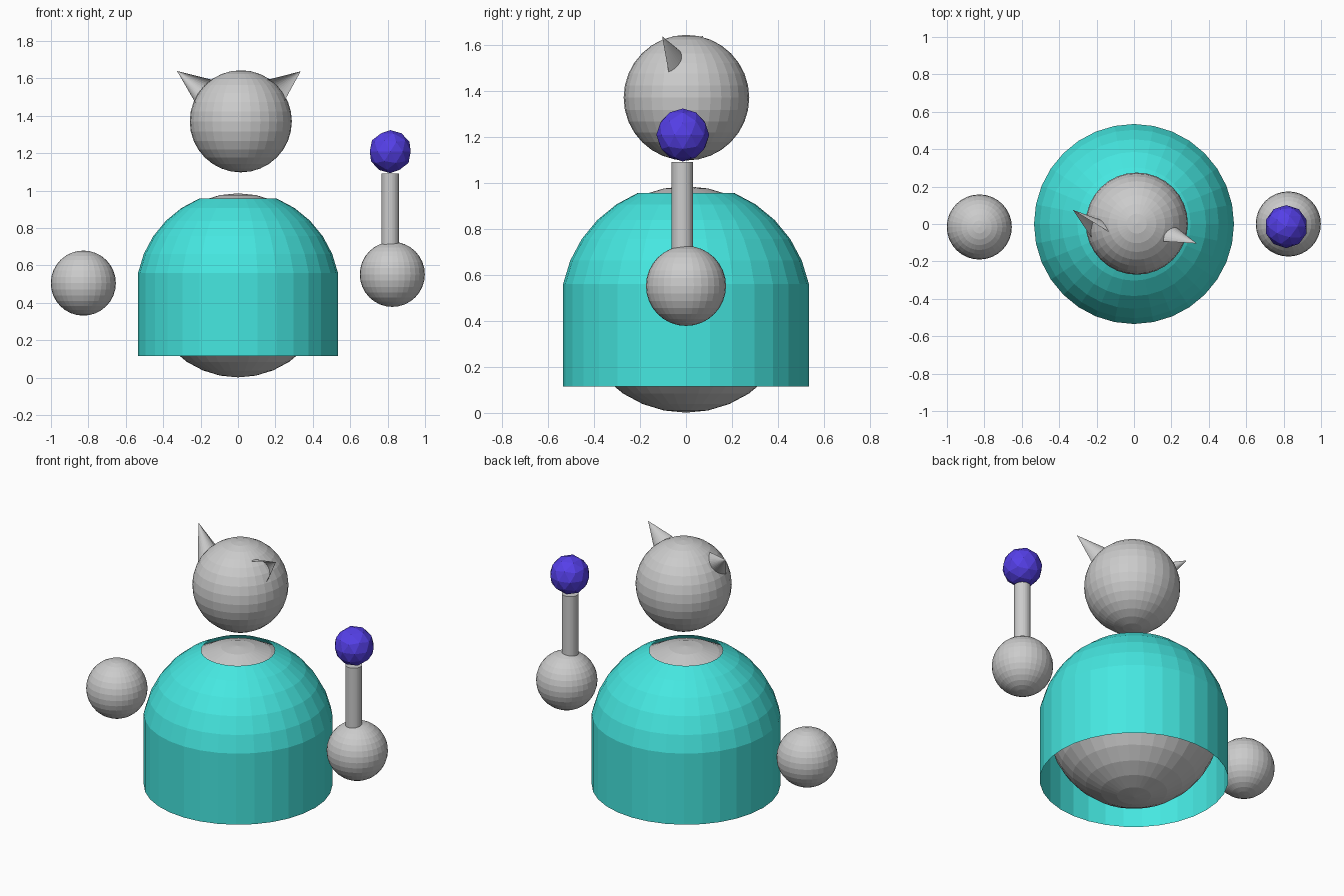
import bpy, bmesh
from math import sin, cos, pi, radians
from mathutils import Vector

if "Cube" in bpy.data.objects:
    bpy.data.objects.remove(bpy.data.objects["Cube"])


def material(name, rgb):
    m = bpy.data.materials.new(name)
    m.diffuse_color = (*rgb, 1)
    m.use_nodes = True
    m.node_tree.nodes["Principled BSDF"].inputs["Base Color"].default_value = m.diffuse_color
    return m


def mesh_object(name, bm, mat=None):
    me = bpy.data.meshes.new(name)
    bm.to_mesh(me)
    bm.free()
    ob = bpy.data.objects.new(name, me)
    bpy.context.collection.objects.link(ob)
    if mat:
        me.materials.append(mat)
    return ob


def ball(name, loc, r):
    bpy.ops.mesh.primitive_uv_sphere_add(segments=32, ring_count=16, radius=r, location=loc)
    bpy.context.object.name = name


def ear(name, tip, upper, lower):
    """Half-cone shell, open at the front, its base sunk into the head."""
    tip, upper, lower = Vector(tip), Vector(upper), Vector(lower)
    upper, lower = (tip + (p - tip) * 1.12 for p in (upper, lower))
    mid, u = (upper + lower) / 2, (upper - lower) / 2
    back = (tip - mid).cross(u).normalized()
    if back.y < 0:
        back.negate()
    back *= u.length
    bm = bmesh.new()
    top = bm.verts.new(tip)
    rim = [bm.verts.new(mid + u * cos(pi * i / 16) + back * sin(pi * i / 16)) for i in range(17)]
    for a, b in zip(rim, rim[1:]):
        bm.faces.new((top, a, b))
    # point the faces away from the hollow side
    bm.normal_update()
    for f in bm.faces:
        if f.normal.dot(f.calc_center_median() - (tip + mid) / 2) < 0:
            f.normal_flip()
    mesh_object(name, bm)


teal = material("teal", (0.06, 0.8, 0.75))
blue = material("blue", (0.09, 0.05, 0.8))

# body, head and floating hands
ball("body", (0, 0, 0.493), 0.492)
ball("head", (0.015, 0.002, 1.37), 0.273)
ball("left_hand", (-0.827, -0.016, 0.505), 0.174)
ball("right_hand", (0.825, 0, 0.552), 0.174)

# robe: thin dome with a neck hole, straight skirt below
R, CZ = 0.545, 0.453
profile = [(R * cos(radians(11.25 * k)), CZ + R * sin(radians(11.25 * k))) for k in range(6, 0, -1)]
profile.append((profile[-1][0], 0.115))
bm = bmesh.new()
rings = [[bm.verts.new((r * cos(pi * i / 16), r * sin(pi * i / 16), z)) for i in range(32)]
         for r, z in profile]
for hi, lo in zip(rings, rings[1:]):
    for i in range(32):
        j = (i + 1) % 32
        bm.faces.new((hi[i], lo[i], lo[j], hi[j]))
mesh_object("robe", bm, teal)

# ears
ear("right_ear", (0.335, -0.104, 1.637), (0.176, -0.094, 1.596), (0.257, -0.078, 1.495))
ear("left_ear", (-0.326, 0.075, 1.639), (-0.157, -0.028, 1.597), (-0.237, -0.058, 1.485))

# staff with a faceted gem
z0, z1 = 0.56, 1.09
bpy.ops.mesh.primitive_cylinder_add(vertices=32, radius=0.047, depth=z1 - z0,
                                    location=(0.813, -0.016, (z0 + z1) / 2))
bpy.context.object.name = "staff"
bpy.ops.mesh.primitive_ico_sphere_add(subdivisions=2, radius=0.115, location=(0.814, -0.014, 1.208))
bpy.context.object.name = "gem"
bpy.context.object.data.materials.append(blue)
